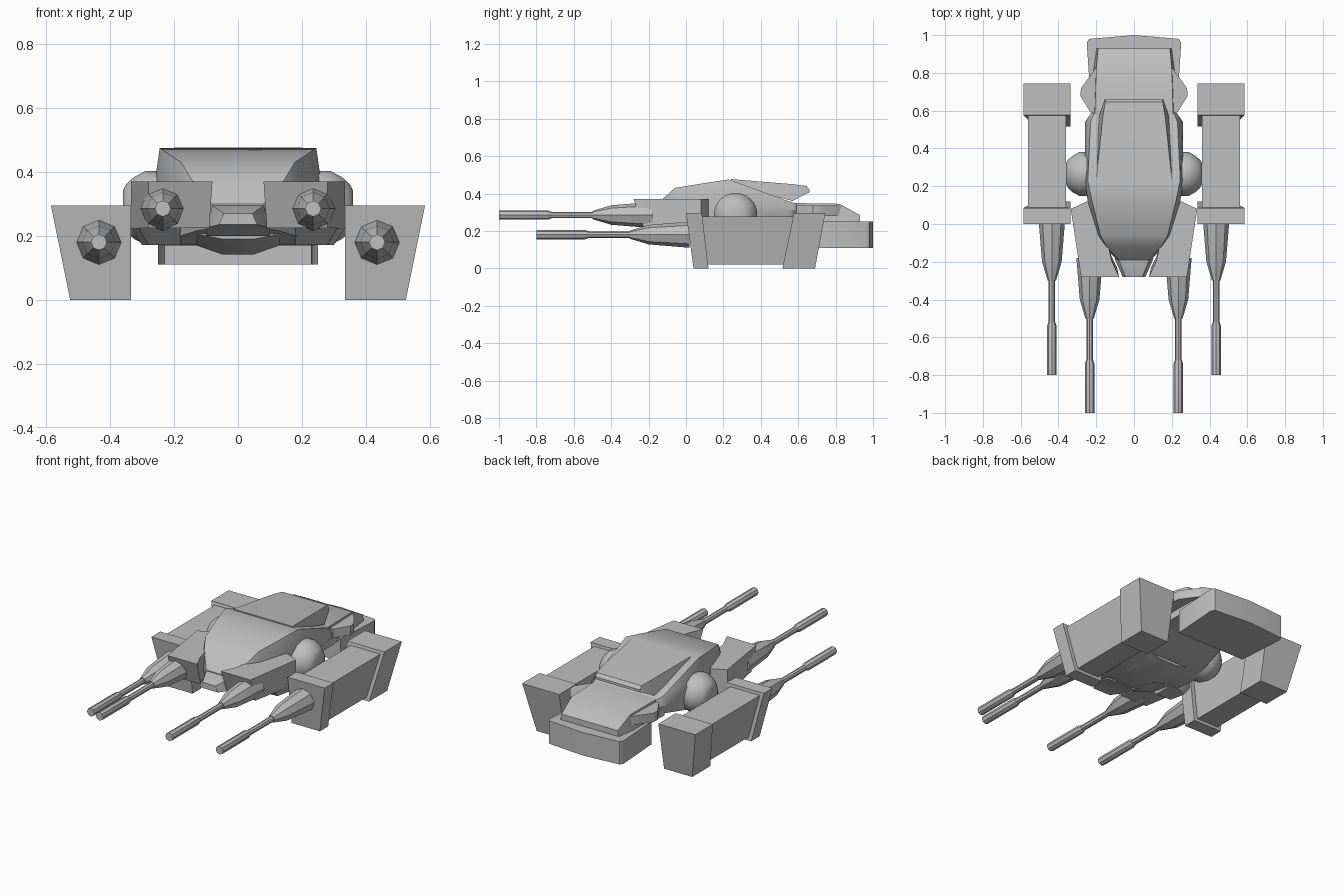
import bpy, bmesh, math

if "Cube" in bpy.data.objects:
    bpy.data.objects.remove(bpy.data.objects["Cube"], do_unlink=True)

grey = bpy.data.materials.new("hull_grey")
grey.use_nodes = True
grey.diffuse_color = (0.52, 0.52, 0.52, 1)
grey.node_tree.nodes["Principled BSDF"].inputs["Base Color"].default_value = (0.52, 0.52, 0.52, 1)
parts = []


def loft(name, rings, mirror=False):
    """Skin a list of equally sized point rings and cap both ends."""
    bm = bmesh.new()
    loops = [[bm.verts.new(p) for p in ring] for ring in rings]
    n = len(loops[0])
    for a, b in zip(loops, loops[1:]):
        for i in range(n):
            j = (i + 1) % n
            bm.faces.new((a[i], a[j], b[j], b[i]))
    bm.faces.new(loops[0])
    bm.faces.new(loops[-1][::-1])
    bmesh.ops.recalc_face_normals(bm, faces=bm.faces)
    mesh = bpy.data.meshes.new(name)
    bm.to_mesh(mesh)
    bm.free()
    mesh.materials.append(grey)
    ob = bpy.data.objects.new(name, mesh)
    bpy.context.collection.objects.link(ob)
    if mirror:
        ob.modifiers.new("both_sides", "MIRROR")
    parts.append(ob)


def section(y, *half):
    """Symmetric cross-section from (half width, z) pairs, top to bottom."""
    return [(w, y, z) for w, z in half] + [(-w, y, z) for w, z in reversed(half)]


def prism(name, low, z0, high, z1):
    """Solid between a lower and an upper plan outline, on both sides."""
    loft(name, [[(x, y, z0) for x, y in low], [(x, y, z1) for x, y in high]], True)


def turned(name, profile, centre, axis, sides):
    """Solid of revolution along x or y from (position, radius) pairs."""
    rings = []
    for t, r in profile:
        ring = []
        for i in range(sides):
            a = math.tau * (i + 0.5 * (axis == "x")) / sides
            u, v = r * math.cos(a), r * math.sin(a)
            ring.append((t, centre[0] + u, centre[1] + v) if axis == "x"
                        else (centre[0] + u, t, centre[1] + v))
        rings.append(ring)
    loft(name, rings, True)


# Cabin with sloping windshield and falling rear roof
loft("cabin", [
    section(-0.19, (0.08, 0.30), (0.09, 0.25), (0.07, 0.225)),
    section(-0.12, (0.145, 0.375), (0.16, 0.31), (0.13, 0.215)),
    section(-0.06, (0.178, 0.43), (0.19, 0.36), (0.18, 0.2)),
    section(0.12, (0.222, 0.459), (0.245, 0.37), (0.23, 0.172)),
    section(0.23, (0.245, 0.475), (0.26, 0.37), (0.24, 0.17)),
    section(0.54, (0.23, 0.362), (0.26, 0.32), (0.2, 0.24)),
    section(0.59, (0.21, 0.345), (0.225, 0.30), (0.19, 0.25)),
])
loft("keel", [
    section(-0.08, (0.13, 0.205), (0.05, 0.19)),
    section(0.1, (0.13, 0.17), (0.05, 0.142)),
    section(0.3, (0.13, 0.18), (0.05, 0.165)),
])
loft("chin", [
    section(-0.28, (0.045, 0.27), (0.06, 0.235)),
    section(-0.19, (0.08, 0.295), (0.1, 0.225)),
    section(-0.1, (0.08, 0.30), (0.1, 0.20)),
])
# Raised roof plate that overhangs the rear deck
loft("roof_plate", [
    section(0.24, (0.2, 0.477), (0.2, 0.45)),
    section(0.57, (0.165, 0.45), (0.185, 0.36)),
    section(0.645, (0.152, 0.44), (0.16, 0.40)),
    section(0.66, (0.15, 0.42), (0.155, 0.405)),
])
# Rear deck and tail
loft("rear_deck", [
    section(0.52, (0.21, 0.35), (0.22, 0.23)),
    section(0.82, (0.2, 0.345), (0.215, 0.24)),
    section(0.93, (0.19, 0.285), (0.2, 0.24)),
])
tail = [(-0.23, 0.66), (0.23, 0.66), (0.25, 0.96), (0.238, 0.98), (0, 1), (-0.238, 0.98), (-0.25, 0.96)]
loft("tail_block", [[(x, y, z) for x, y in tail] for z in (0.11, 0.25)])
fin = [(0.17, 0.58), (0.23, 0.59), (0.285, 0.68), (0.28, 0.72), (0.2, 0.83), (0.17, 0.83)]
prism("rear_fin", fin, 0.28, fin, 0.335)

# Front arms, undercut at the front, and their tapering lower brackets
arm_top = [(0.08, -0.28), (0.28, -0.28), (0.335, 0.08), (0.25, 0.12), (0.17, 0.05), (0.12, -0.19)]
arm_low = [(0.09, -0.23), (0.28, -0.23), (0.335, 0.08), (0.25, 0.12), (0.17, 0.05), (0.12, -0.17)]
prism("front_arm", arm_low, 0.225, arm_top, 0.37)
bracket_top = [(0.18, -0.08), (0.31, -0.08), (0.335, 0.08), (0.25, 0.12), (0.18, 0.1)]
bracket_low = [(0.18, -0.02), (0.28, -0.02), (0.3, 0.07), (0.25, 0.1), (0.18, 0.1)]
prism("arm_bracket", bracket_low, 0.172, bracket_top, 0.225)

# Rounded side joints
turned("side_joint", [(0.2, 0.1), (0.25, 0.117), (0.29, 0.117), (0.325, 0.098), (0.35, 0.075), (0.36, 0.055)],
       (0.265, 0.287), "x", 20)


# Side pods: slanted middle box held between two collars
def pod(name, inner, top, low, top_y, low_y, z0, z1):
    lower = [(inner, low_y[0]), (low, low_y[0]), (low, low_y[1]), (inner, low_y[1])]
    upper = [(inner, top_y[0]), (top, top_y[0]), (top, top_y[1]), (inner, top_y[1])]
    prism(name, lower, z0, upper, z1)


pod("pod_body", 0.36, 0.56, 0.505, (0.05, 0.62), (0.08, 0.56), 0.02, 0.277)
pod("pod_front_collar", 0.335, 0.585, 0.525, (0, 0.085), (0.04, 0.12), 0, 0.295)
pod("pod_rear_collar", 0.335, 0.585, 0.525, (0.577, 0.745), (0.515, 0.69), 0, 0.295)


# Guns: tapered housing, thin barrel and thick muzzle
def gun(name, x, z, back, start, muzzle):
    turned(name + "_housing", [(back, 0.07), (start - 0.2, 0.052), (start - 0.3, 0.022)], (x, z), "y", 8)
    turned(name + "_barrel", [(start - 0.28, 0.017), (muzzle + 0.2, 0.017)], (x, z), "y", 8)
    turned(name + "_muzzle", [(muzzle + 0.28, 0.018), (muzzle + 0.26, 0.025), (muzzle, 0.025)], (x, z), "y", 8)


gun("pod_gun", 0.435, 0.18, 0.02, 0, -0.8)
gun("arm_gun", 0.235, 0.285, -0.18, -0.2, -1)

# Soften shallow angles, keep hard edges
bpy.ops.object.select_all(action="DESELECT")
for ob in parts:
    ob.select_set(True)
bpy.context.view_layer.objects.active = parts[0]
bpy.ops.object.shade_smooth_by_angle(angle=math.radians(36))
